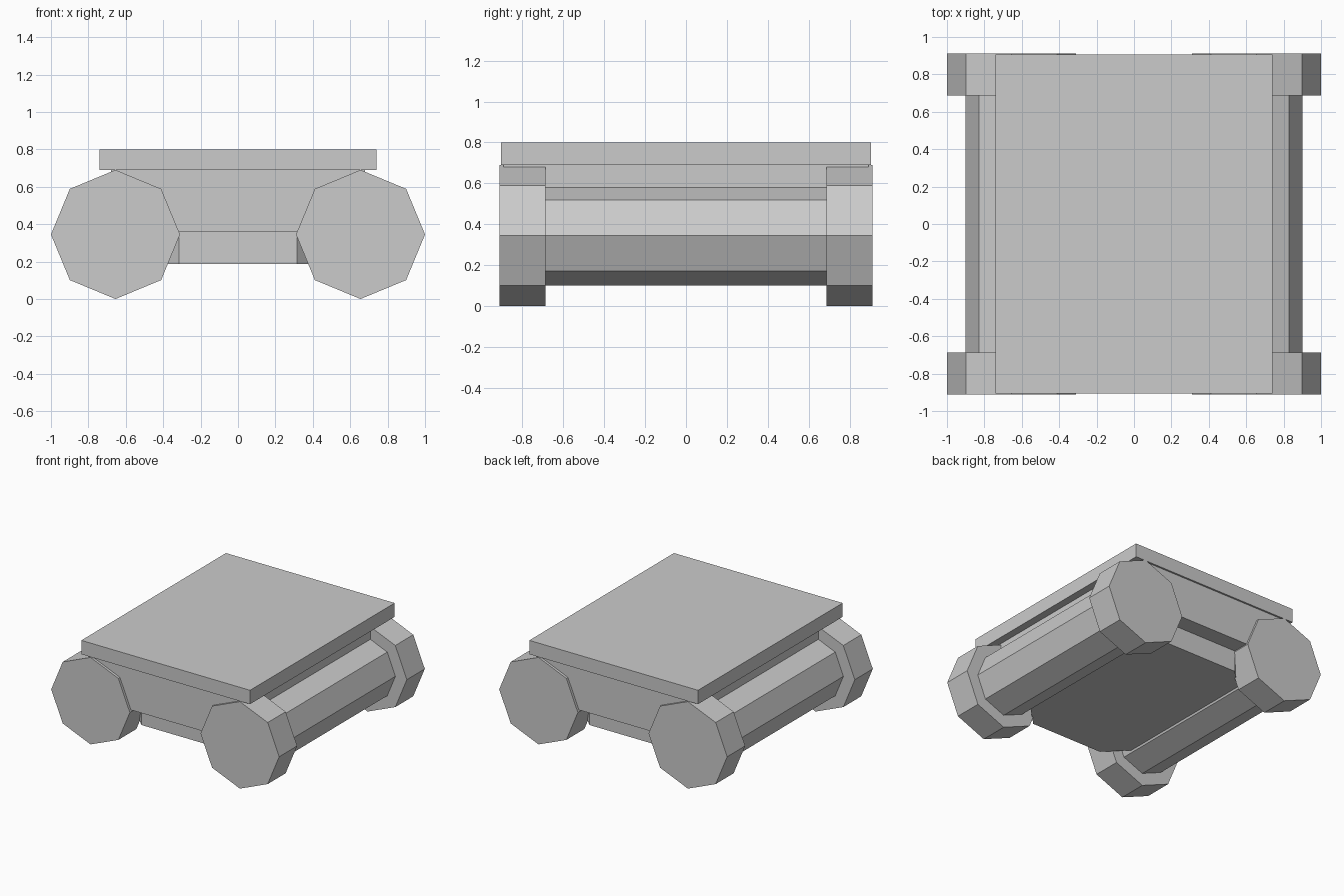
import bpy
import math

if "Cube" in bpy.data.objects:
    bpy.data.objects.remove(bpy.data.objects["Cube"])


def box(name, half_x, half_y, z0, z1):
    bpy.ops.mesh.primitive_cube_add(size=1, location=(0, 0, (z0 + z1) / 2))
    ob = bpy.context.object
    ob.name = name
    ob.scale = (2 * half_x, 2 * half_y, z1 - z0)
    bpy.ops.object.transform_apply(location=False, rotation=False, scale=True)
    return ob


def octagon(name, radius, depth, loc, rot):
    bpy.ops.mesh.primitive_cylinder_add(
        vertices=8, radius=radius, depth=depth, location=loc, rotation=rot)
    ob = bpy.context.object
    ob.name = name
    return ob


WHEEL_X, WHEEL_R = 0.655, 0.345
ALONG_Y = (math.pi / 2, 0, 0)

# Flat top plate and the body block under it
box("top_plate", 0.74, 0.906, 0.69, 0.80)
box("body", 0.68, 0.892, 0.357, 0.69)

# Octagonal underbody, flat sides facing front and back
octagon("underbody", 0.76 / math.cos(math.pi / 8), 0.17,
        (0, 0, 0.272), (0, 0, math.pi / 8))

# Side rollers with a larger octagonal wheel at each end
for side, sx in (("left", -1), ("right", 1)):
    octagon(f"{side}_roller", 0.245, 1.40, (sx * WHEEL_X, 0, WHEEL_R), ALONG_Y)
    for end, sy in (("front", -1), ("back", 1)):
        octagon(f"{end}_{side}_wheel", WHEEL_R, 0.225,
                (sx * WHEEL_X, sy * 0.7995, WHEEL_R), ALONG_Y)
